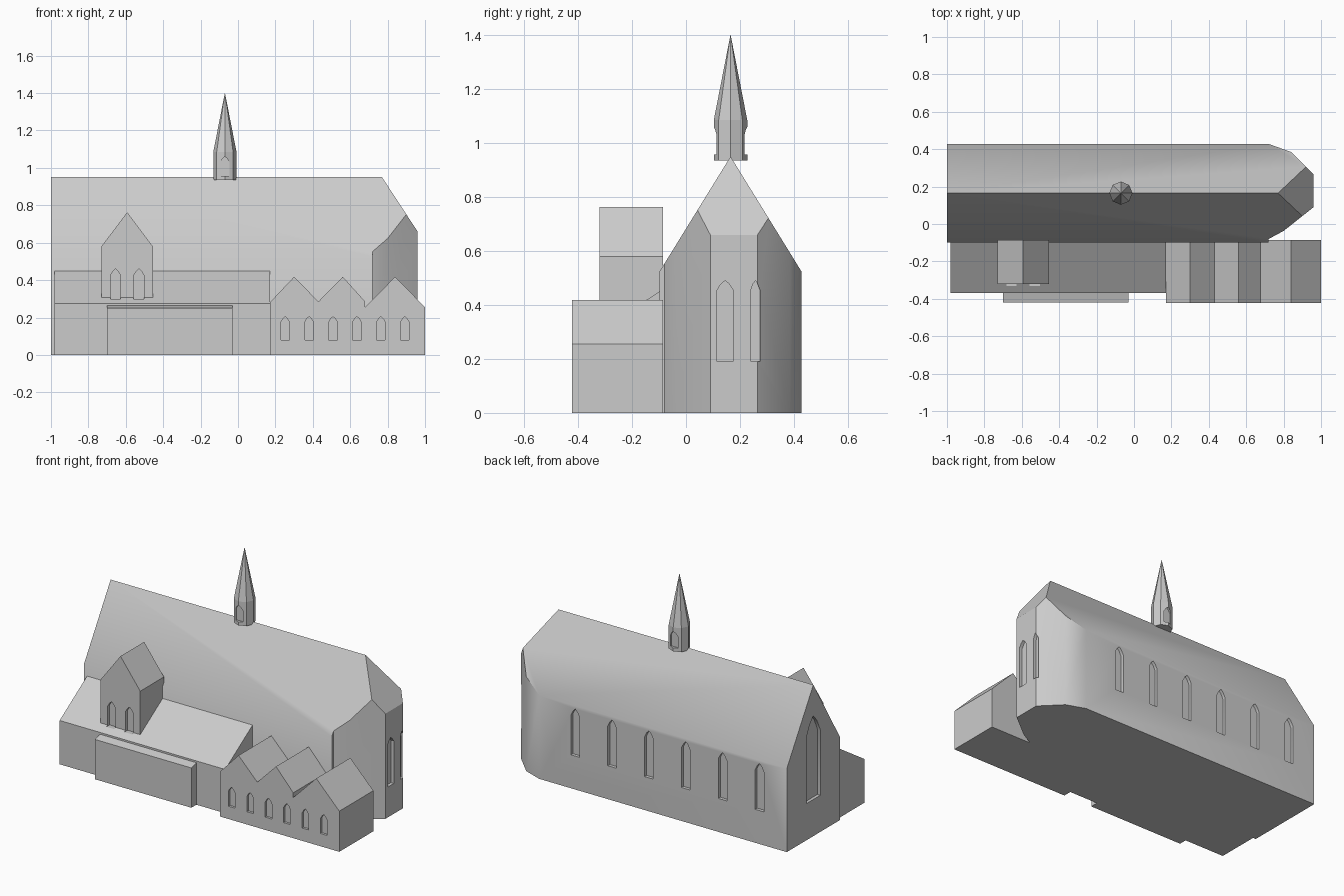
import bpy, bmesh, math
from mathutils import Vector

if "Cube" in bpy.data.objects:
    bpy.data.objects.remove(bpy.data.objects["Cube"])

stone = bpy.data.materials.new("pale_grey_stone")
stone.diffuse_color = (0.6, 0.6, 0.6, 1)
stone.use_nodes = True
stone.node_tree.nodes["Principled BSDF"].inputs["Base Color"].default_value = stone.diffuse_color


def make_object(name, bm):
    bmesh.ops.recalc_face_normals(bm, faces=bm.faces[:])
    mesh = bpy.data.meshes.new(name)
    bm.to_mesh(mesh)
    bm.free()
    mesh.materials.append(stone)
    obj = bpy.data.objects.new(name, mesh)
    bpy.context.collection.objects.link(obj)
    return obj


def add_prism(bm, profile, axis, a, b):
    """Extrude a 2D profile from a to b along x, y or z."""
    place = {"x": lambda p, t: (t, p[0], p[1]),
             "y": lambda p, t: (p[0], t, p[1]),
             "z": lambda p, t: (p[0], p[1], t)}[axis]
    face = bm.faces.new([bm.verts.new(place(p, a)) for p in profile])
    ext = bmesh.ops.extrude_face_region(bm, geom=[face])
    move = Vector(place((0, 0), b - a))
    bmesh.ops.translate(bm, vec=move,
                        verts=[v for v in ext["geom"] if isinstance(v, bmesh.types.BMVert)])


def prism(name, profile, axis, a, b):
    bm = bmesh.new()
    add_prism(bm, profile, axis, a, b)
    return make_object(name, bm)


def pointed(c, w, z0, shoulder, z1):
    """Pointed window outline."""
    h = w / 2
    return [(c - h, z0), (c + h, z0), (c + h, shoulder),
            (c + h * 0.5, shoulder + (z1 - shoulder) * 0.65), (c, z1),
            (c - h * 0.5, shoulder + (z1 - shoulder) * 0.65), (c - h, shoulder)]


def cut_niches(targets, niches):
    """Cut recessed windows: each niche is (outline, axis, from, to)."""
    bm = bmesh.new()
    for n in niches:
        add_prism(bm, *n)
    cutter = make_object("window_cutter", bm)
    cutter.hide_render = True
    for obj in targets:
        mod = obj.modifiers.new("windows", 'BOOLEAN')
        mod.operation, mod.solver, mod.object = 'DIFFERENCE', 'EXACT', cutter
        bpy.context.view_layer.objects.active = obj
        bpy.ops.object.modifier_apply(modifier=mod.name)
    bpy.data.objects.remove(cutter)


# Nave with polygonal apse: walls trimmed by the two roof slopes and the end hip
plan = [(-1, -0.098), (0.72, -0.098), (0.72, -0.08), (0.80, -0.037), (0.96, 0.09),
        (0.96, 0.265), (0.84, 0.385), (0.72, 0.428), (-1, 0.428)]
bm = bmesh.new()
add_prism(bm, plan, "z", 0, 1.3)
for point, normal in [((0, 0.165, 0.95), (0, -1.62, 1)),
                      ((0, 0.165, 0.95), (0, 1.62, 1)),
                      ((0.77, 0, 0.95), (1.526, 0, 1))]:
    cut = bmesh.ops.bisect_plane(bm, geom=bm.verts[:] + bm.edges[:] + bm.faces[:], dist=1e-5,
                                 plane_co=point, plane_no=normal, clear_outer=True)
    rim = [e for e in bm.edges if e.is_boundary]
    bmesh.ops.edgeloop_fill(bm, edges=rim)
nave = make_object("nave", bm)

niches = [(pointed(-0.81 + i * 0.256, 0.06, 0.21, 0.46, 0.505), "y", 0.408, 0.5)
          for i in range(6)]
niches += [(pointed(0.165, 0.14, 0.23, 0.64, 0.755), "x", -1.1, -0.98),
           (pointed(0.145, 0.06, 0.19, 0.455, 0.49), "x", 0.94, 1.05),
           (pointed(0.257, 0.034, 0.19, 0.455, 0.49), "x", 0.94, 1.05)]
cut_niches([nave], niches)
bpy.ops.object.select_all(action='DESELECT')
nave.select_set(True)
bpy.context.view_layer.objects.active = nave
bpy.ops.object.shade_smooth_by_angle(angle=math.radians(33))

# Lean-to aisle and the shallow porch on its front
aisle = prism("side_aisle", [(-0.37, 0), (-0.09, 0), (-0.09, 0.455), (-0.37, 0.275)],
              "x", -0.98, 0.17)
prism("porch", [(-0.42, 0), (-0.365, 0), (-0.365, 0.265), (-0.42, 0.25)], "x", -0.70, -0.03)

# Gabled dormer tower rising from the aisle roof
tower = prism("dormer_tower", [(-0.73, 0.305), (-0.455, 0.305), (-0.455, 0.58),
                               (-0.5925, 0.763), (-0.73, 0.58)], "y", -0.32, -0.085)
cut_niches([tower, aisle], [(pointed(x, 0.055, 0.30, 0.425, 0.46), "y", -0.40, -0.30)
                            for x in (-0.655, -0.53)])

# Row of three gables
annex = prism("gabled_annex", [(0.17, 0), (1, 0), (1, 0.255), (0.84, 0.418), (0.68, 0.255),
                               (0.68, 0.285), (0.56, 0.418), (0.43, 0.285), (0.30, 0.418),
                               (0.17, 0.28)], "y", -0.423, -0.085)
cut_niches([annex], [(pointed(0.252 + i * 0.128, 0.046, 0.08, 0.175, 0.205), "y", -0.5, -0.408)
                     for i in range(6)])

# Octagonal bell turret with spire
bm = bmesh.new()
rings = []
for z, r in [(0.935, 0.062), (1.085, 0.062)]:
    rings.append([bm.verts.new((-0.07 + r * math.cos(k * math.pi / 4),
                                0.165 + r * math.sin(k * math.pi / 4), z)) for k in range(8)])
tip = bm.verts.new((-0.07, 0.165, 1.403))
for k in range(8):
    j = (k + 1) % 8
    bm.faces.new((rings[0][k], rings[0][j], rings[1][j], rings[1][k]))
    bm.faces.new((rings[1][k], rings[1][j], tip))
bm.faces.new(rings[0])
spire = make_object("spire", bm)
opening = pointed(-0.07, 0.05, 0.957, 1.03, 1.06)
cut_niches([spire], [(opening, "y", 0.05, 0.12), (opening, "y", 0.21, 0.28)])
